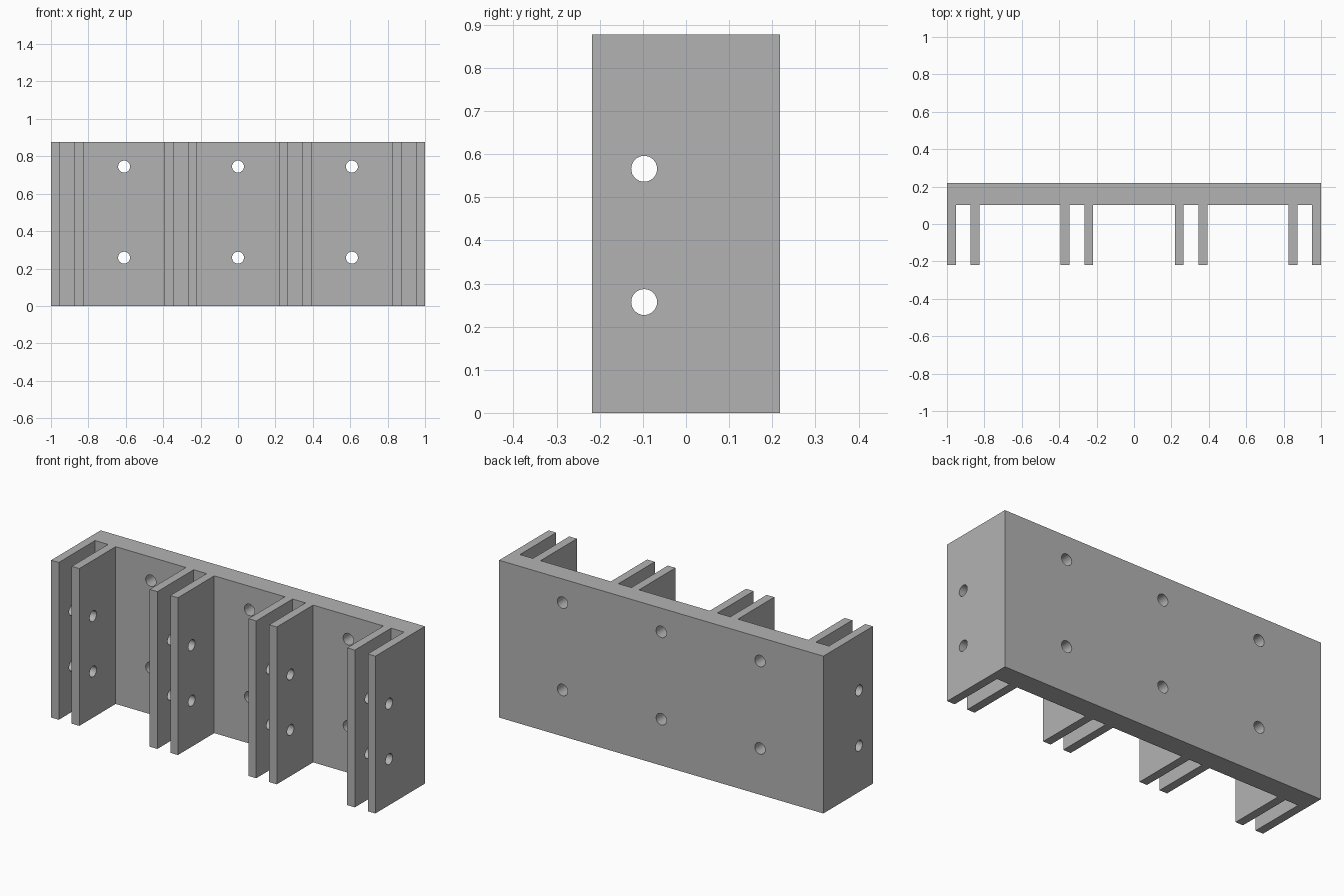
import bpy
import bmesh
import math
from mathutils import Matrix, Vector

cube = bpy.data.objects.get("Cube")
if cube:
    bpy.data.objects.remove(cube, do_unlink=True)

HEIGHT = 0.877
BACK, PLATE_FRONT, FIN_TIP = 0.218, 0.102, -0.218
FIN = 0.047
HOLE_R = 0.032

grey = bpy.data.materials.new("plain grey")
grey.use_nodes = True
colour = (0.45, 0.45, 0.45, 1)
grey.diffuse_color = colour
grey.node_tree.nodes["Principled BSDF"].inputs["Base Color"].default_value = colour


def finish(name, bm):
    bmesh.ops.recalc_face_normals(bm, faces=bm.faces)
    mesh = bpy.data.meshes.new(name)
    bm.to_mesh(mesh)
    bm.free()
    mesh.materials.append(grey)
    obj = bpy.data.objects.new(name, mesh)
    bpy.context.collection.objects.link(obj)
    return obj


def add_hole(bm, centre, axis, length, radius):
    turn = Vector((0, 0, 1)).rotation_difference(Vector(axis)).to_matrix().to_4x4()
    bmesh.ops.create_cone(bm, cap_ends=True, segments=32, radius1=radius, radius2=radius,
                          depth=length, matrix=Matrix.Translation(centre) @ turn)


# Comb-shaped outline: back plate with four pairs of fins
half_fins = [(0.218, 0.218 + FIN), (0.345, 0.345 + FIN), (0.826, 0.826 + FIN), (1 - FIN, 1)]
fins = sorted(half_fins + [(-b, -a) for a, b in half_fins])
outline = [(1, BACK), (-1, BACK)]
for a, b in fins:
    outline += [(a, PLATE_FRONT), (a, FIN_TIP), (b, FIN_TIP), (b, PLATE_FRONT)]
# The outer corners run straight from plate to fin
outline = [p for p in outline if p not in [(-1, PLATE_FRONT), (1, PLATE_FRONT)]]

bm = bmesh.new()
base = bm.faces.new([bm.verts.new((x, y, 0)) for x, y in outline])
top = bmesh.ops.extrude_face_region(bm, geom=[base])["geom"]
bmesh.ops.translate(bm, verts=[v for v in top if isinstance(v, bmesh.types.BMVert)],
                    vec=(0, 0, HEIGHT))
bracket = finish("finned_bracket", bm)

# Mounting holes through the plate, pin holes through all the fins
bm = bmesh.new()
for z in (0.258, 0.745):
    for x in (-0.609, 0, 0.609):
        add_hole(bm, (x, 0.16, z), (0, 1, 0), 0.24, HOLE_R)
for z in (0.257, 0.566):
    add_hole(bm, (0, -0.097, z), (1, 0, 0), 2.2, 0.03)
cutter = finish("hole_cutter", bm)
cutter.hide_render = True

cut = bracket.modifiers.new("holes", "BOOLEAN")
cut.operation = "DIFFERENCE"
cut.solver = "EXACT"
cut.object = cutter

bpy.ops.object.select_all(action="DESELECT")
bracket.select_set(True)
bpy.context.view_layer.objects.active = bracket
bpy.ops.object.modifier_apply(modifier=cut.name)
bpy.data.objects.remove(cutter, do_unlink=True)
bpy.ops.object.shade_smooth_by_angle(angle=math.radians(30))
